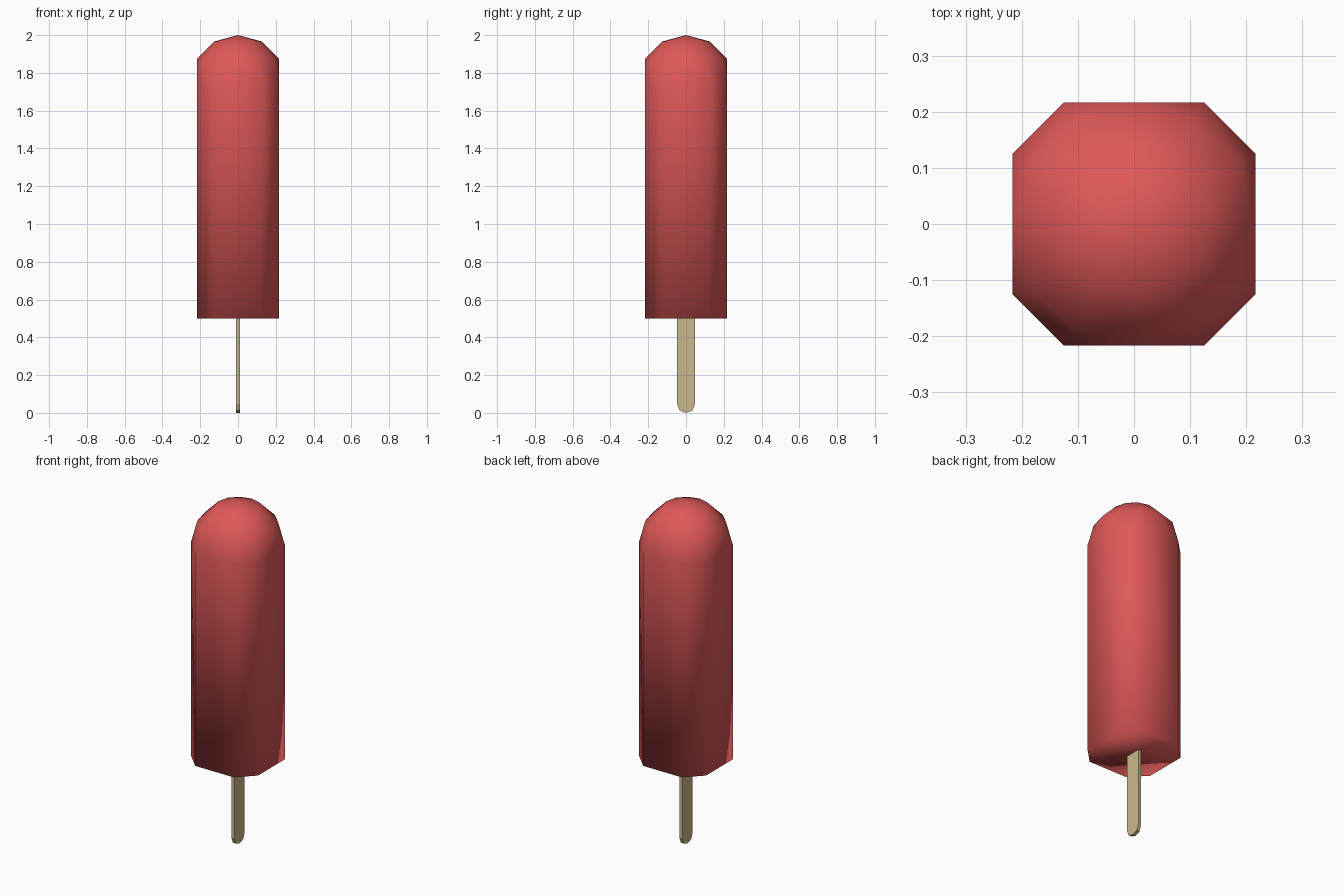
import bpy, bmesh
from math import sin, cos, radians

if "Cube" in bpy.data.objects:
    bpy.data.objects.remove(bpy.data.objects["Cube"])

R, DOME_Z, BASE_Z = 0.25, 1.75, 0.5


def finish(name, bm, color, smooth):
    bmesh.ops.recalc_face_normals(bm, faces=bm.faces[:])
    for f in bm.faces:
        f.smooth = smooth
    mesh = bpy.data.meshes.new(name)
    bm.to_mesh(mesh)
    bm.free()
    mat = bpy.data.materials.new(name + "_color")
    mat.diffuse_color = color
    mat.use_nodes = True
    mat.node_tree.nodes["Principled BSDF"].inputs["Base Color"].default_value = mat.diffuse_color
    mesh.materials.append(mat)
    obj = bpy.data.objects.new(name, mesh)
    bpy.context.collection.objects.link(obj)


# Ice body: 12-sided dome on an eight-sided column with four wide flat sides
bm = bmesh.new()


def ring(r, z, angles):
    return [bm.verts.new((r * cos(radians(a)), r * sin(radians(a)), z)) for a in angles]


twelve = range(0, 360, 30)
eight = [a for a in twelve if a % 90]
top = bm.verts.new((0, 0, DOME_Z + R))
upper = ring(R * sin(radians(30)), DOME_Z + R * cos(radians(30)), twelve)
lower = ring(R * sin(radians(60)), DOME_Z + R * cos(radians(60)), twelve)
equator = dict(zip(eight, ring(R, DOME_Z, eight)))
base = dict(zip(eight, ring(R, BASE_Z, eight)))
for i in range(12):
    j = (i + 1) % 12
    bm.faces.new((top, upper[i], upper[j]))
    bm.faces.new((upper[i], lower[i], lower[j], upper[j]))
for q in range(4):
    a, b, prev = q * 90 + 30, q * 90 + 60, (q * 90 - 30) % 360
    k = q * 3
    # narrow corner strip
    bm.faces.new((lower[k + 1], equator[a], equator[b], lower[k + 2]))
    bm.faces.new((equator[a], base[a], base[b], equator[b]))
    # wide side, rising to a point on the dome
    bm.faces.new((lower[k], equator[a], lower[k + 1]))
    bm.faces.new((lower[k], lower[k - 1], equator[prev]))
    bm.faces.new((lower[k], equator[prev], base[prev], base[a], equator[a]))
bm.faces.new([base[a] for a in eight])
finish("ice_body", bm, (0.75, 0.10, 0.10, 1), True)

# Stick: thin flat slat with a rounded lower end
bm = bmesh.new()
half = [(0.047, 0.57), (0.047, 0.047), (0.034, 0.013)]
profile = half + [(0, 0)] + [(-y, z) for y, z in reversed(half)]
face = bm.faces.new([bm.verts.new((-0.01, y, z)) for y, z in profile])
out = bmesh.ops.extrude_face_region(bm, geom=[face])["geom"]
bmesh.ops.translate(bm, vec=(0.02, 0, 0),
                    verts=[v for v in out if isinstance(v, bmesh.types.BMVert)])
finish("stick", bm, (0.60, 0.48, 0.27, 1), False)
